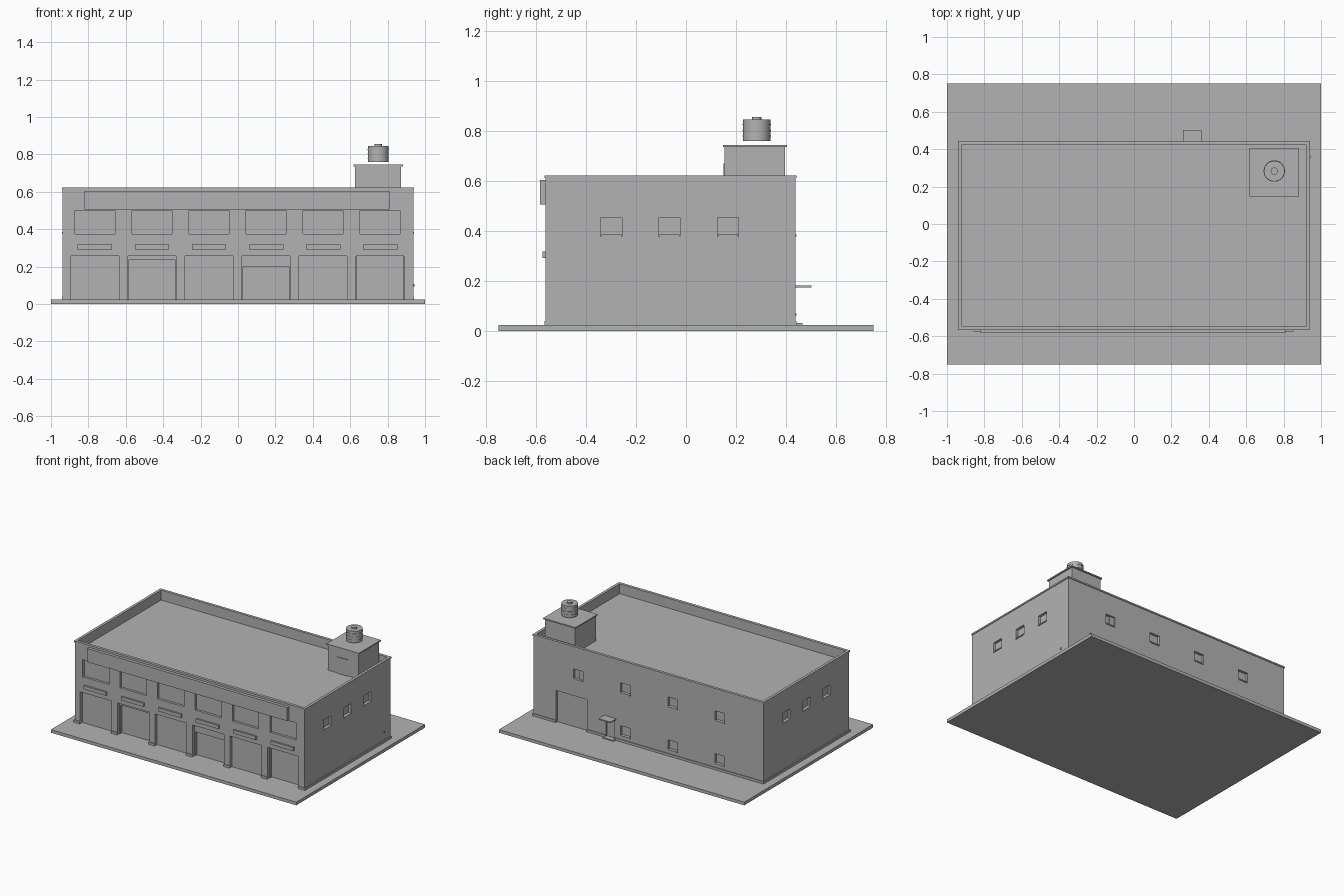
import bpy, bmesh, math
from mathutils import Matrix, Vector

if "Cube" in bpy.data.objects:
    bpy.data.objects.remove(bpy.data.objects["Cube"], do_unlink=True)

grey = bpy.data.materials.new("plain grey")
grey.use_nodes = True
grey.diffuse_color = (0.45, 0.45, 0.45, 1)
grey.node_tree.nodes["Principled BSDF"].inputs["Base Color"].default_value = (0.45, 0.45, 0.45, 1)


def boxes(name, bounds):
    """One object made of boxes given as (x0, x1, y0, y1, z0, z1)."""
    bm = bmesh.new()
    for x0, x1, y0, y1, z0, z1 in bounds:
        centre = Vector((x0 + x1, y0 + y1, z0 + z1)) / 2
        scale = Matrix.Diagonal((x1 - x0, y1 - y0, z1 - z0, 1))
        bmesh.ops.create_cube(bm, size=1, matrix=Matrix.Translation(centre) @ scale)
    mesh = bpy.data.meshes.new(name)
    bm.to_mesh(mesh)
    bm.free()
    mesh.materials.append(grey)
    obj = bpy.data.objects.new(name, mesh)
    bpy.context.collection.objects.link(obj)
    return obj


def cut(obj, bounds):
    """Subtract a set of separate boxes."""
    cutter = boxes("cutter", bounds)
    cutter.hide_render = True
    mod = obj.modifiers.new("cut", "BOOLEAN")
    mod.operation = "DIFFERENCE"
    mod.solver = "EXACT"
    mod.object = cutter
    bpy.context.view_layer.objects.active = obj
    bpy.ops.object.modifier_apply(modifier=mod.name)
    bpy.data.objects.remove(cutter, do_unlink=True)


def cylinder(name, radius, depth, location, rotation=(0, 0, 0), sides=32):
    bpy.ops.mesh.primitive_cylinder_add(vertices=sides, radius=radius, depth=depth,
                                        location=location, rotation=rotation)
    obj = bpy.context.object
    obj.name = name
    obj.data.materials.append(grey)
    bpy.ops.object.shade_smooth_by_angle()
    return obj


# Main dimensions
SIDE, FRONT, BACK = 0.937, -0.562, 0.438
GROUND, TOP, ROOF = 0.023, 0.62, 0.55
bays = [-0.765 + 0.305 * i for i in range(6)]
back_columns = [0.572, 0.187, -0.198, -0.582]
side_rows = [-0.298, -0.066, 0.168]
upper, lower = (0.378, 0.455), (0.062, 0.139)

# Ground slab and building body
boxes("ground_slab", [(-1, 1, -0.75, 0.75, 0, GROUND)])
body = boxes("building_walls", [(-SIDE, SIDE, FRONT, BACK, 0.01, TOP)])
plinth = boxes("plinth", [(-SIDE - 0.005, SIDE + 0.005, FRONT - 0.005, BACK + 0.005, 0.01, 0.04)])

# Sunken roof
cut(body, [(-0.922, 0.922, FRONT + 0.017, BACK - 0.015, ROOF, 1)])

# Doorways through the plinth and into the walls
doorways = [(x - 0.128, x + 0.128, -0.65, FRONT + 0.025, 0.018, 0.258) for x in bays]
doorways += [(0.5, 0.752, BACK - 0.015, 0.5, 0.018, 0.258),
             (0.275, 0.345, BACK - 0.012, 0.5, 0.018, 0.165)]
cut(body, doorways)
cut(plinth, doorways)

# Deeper gaps below the raised shutters
gaps = [(bays[i] - 0.123, bays[i] + 0.123, -0.6, FRONT + 0.045, 0.018, z)
        for i, z in ((1, 0.235), (3, 0.2), (5, 0.256))]
cut(body, gaps)
cut(plinth, gaps)

# Window recesses and their sills
windows, sills = [], []
for x in bays:
    windows.append((x - 0.107, x + 0.107, -0.65, FRONT + 0.018, 0.374, 0.5))
for x in back_columns:
    for z0, z1 in (upper, lower):
        if z0 < 0.1 and x > 0.5:
            continue
        windows.append((x - 0.04, x + 0.04, BACK - 0.018, 0.5, z0, z1))
        sills.append((x - 0.038, x + 0.038, BACK - 0.018, BACK + 0.005, z0, z0 + 0.008))
for y in side_rows:
    for s in (-1, 1):
        x0, x1 = sorted((s * (SIDE - 0.018), s * 1.0))
        windows.append((x0, x1, y - 0.042, y + 0.042, *upper))
        x0, x1 = sorted((s * (SIDE - 0.018), s * (SIDE + 0.005)))
        sills.append((x0, x1, y - 0.04, y + 0.04, upper[0], upper[0] + 0.008))
cut(body, windows)
boxes("window_sills", sills)
boxes("sliding_pane", [(0.532, 0.572, BACK - 0.02, BACK - 0.01, 0.386, 0.455)])

# Thin coping around the parapet
coping = boxes("parapet_coping", [(-0.942, 0.942, FRONT - 0.004, BACK + 0.005, 0.612, 0.623)])
cut(coping, [(-0.922, 0.922, FRONT + 0.017, BACK - 0.015, 0.5, 0.7)])

# Front fascia board and the ledges over the doors
boxes("fascia_board", [(-0.82, 0.81, -0.584, FRONT + 0.002, 0.506, 0.605)])
boxes("door_ledges", [(x - 0.092, x + 0.092, -0.575, FRONT + 0.002, 0.292, 0.318) for x in bays])

# Rear entrance
boxes("rear_canopy", [(0.263, 0.36, BACK - 0.002, 0.503, 0.173, 0.181)])
boxes("rear_step", [(0.265, 0.355, BACK - 0.01, 0.466, 0.015, 0.031)])

# Drain pipe end on the side wall
cylinder("drain_pipe", 0.007, 0.012, (SIDE, 0.36, 0.1), (0, math.pi / 2, 0), 12)

# Roof access house
boxes("roof_house", [(0.625, 0.872, 0.155, 0.397, ROOF - 0.01, 0.738)])
boxes("roof_house_slab", [(0.617, 0.881, 0.148, 0.405, 0.736, 0.745)])
boxes("roof_house_door", [(0.7, 0.79, 0.15, 0.157, ROOF - 0.01, 0.67)])

# Water tank with hoops and a lid
cylinder("water_tank", 0.055, 0.085, (0.75, 0.283, 0.803))
for z in (0.78, 0.803, 0.826):
    cylinder("tank_hoop", 0.057, 0.004, (0.75, 0.283, z))
cylinder("tank_lid", 0.019, 0.014, (0.75, 0.283, 0.849))
